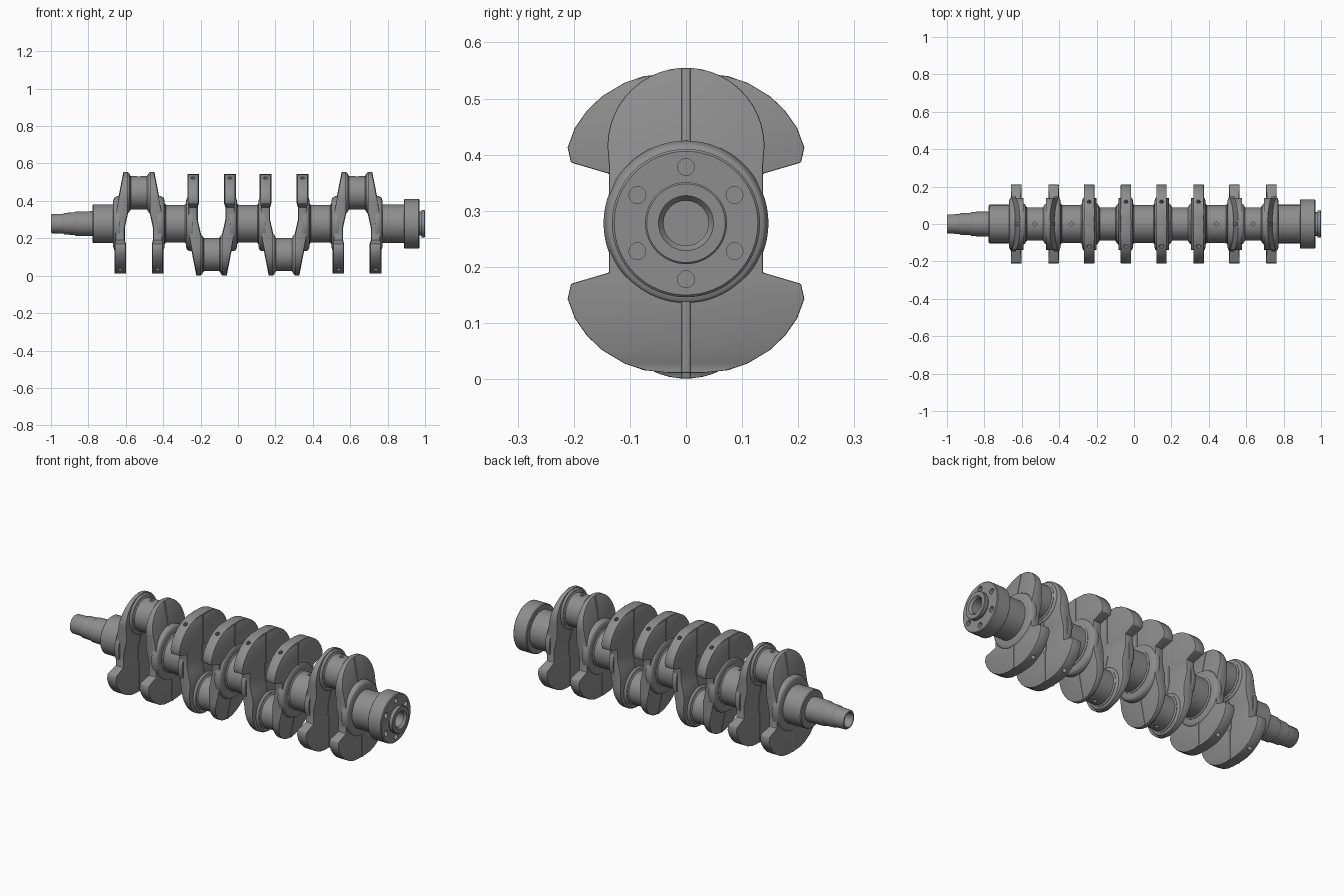
import bpy, bmesh, math
from mathutils import Matrix, Vector

if "Cube" in bpy.data.objects:
    bpy.data.objects.remove(bpy.data.objects["Cube"])

AXIS = 0.278      # height of the main axis
THROW = 0.165     # distance from main axis to pin axis
STEEL = (0.27, 0.27, 0.27, 1)

steel = bpy.data.materials.new("steel grey")
steel.use_nodes = True
steel.diffuse_color = STEEL
steel.node_tree.nodes["Principled BSDF"].inputs["Base Color"].default_value = STEEL


def finish(name, bm, location=(0, 0, 0), bevel=0.0):
    """Turn a bmesh into a smooth shaded object, optionally bevelled."""
    bmesh.ops.remove_doubles(bm, verts=bm.verts, dist=1e-5)
    bmesh.ops.recalc_face_normals(bm, faces=bm.faces)
    mesh = bpy.data.meshes.new(name)
    bm.to_mesh(mesh)
    bm.free()
    mesh.materials.append(steel)
    obj = bpy.data.objects.new(name, mesh)
    bpy.context.collection.objects.link(obj)
    obj.location = location
    if bevel:
        mod = obj.modifiers.new("edge", "BEVEL")
        mod.width, mod.segments = bevel, 2
        mod.limit_method, mod.angle_limit = "ANGLE", math.radians(35)
        apply(obj, mod)
    smooth(obj)
    return obj


def activate(obj):
    bpy.ops.object.select_all(action="DESELECT")
    obj.select_set(True)
    bpy.context.view_layer.objects.active = obj


def apply(obj, mod):
    activate(obj)
    bpy.ops.object.modifier_apply(modifier=mod.name)


def smooth(obj):
    activate(obj)
    bpy.ops.object.shade_smooth_by_angle(angle=math.radians(32))


def lathe(name, profile, location=(0, 0, AXIS), bevel=0.003):
    """Revolve (x, radius) points around the x direction."""
    bm = bmesh.new()
    verts = [bm.verts.new((x, 0, r)) for x, r in profile]
    edges = [bm.edges.new(pair) for pair in zip(verts, verts[1:])]
    bmesh.ops.spin(bm, geom=verts + edges, cent=(0, 0, 0), axis=(1, 0, 0),
                   angle=math.tau, steps=64, use_duplicate=False)
    return finish(name, bm, location, bevel)


def loft(name, rows, bevel=0.0):
    """Stack rectangles given as (height, half width, x start, x end)."""
    bm = bmesh.new()
    rings = [[bm.verts.new(p) for p in
              ((a, -w, d), (a, w, d), (b, w, d), (b, -w, d))] for d, w, a, b in rows]
    for low, high in zip(rings, rings[1:]):
        for i in range(4):
            j = (i + 1) % 4
            bm.faces.new((low[i], low[j], high[j], high[i]))
    bm.faces.new(rings[0])
    bm.faces.new(rings[-1])
    return finish(name, bm, bevel=bevel)


def drill(obj, holes, radius, depth):
    """Cut blind holes; each hole is a (surface point, direction) pair."""
    bm = bmesh.new()
    for point, direction in holes:
        turn = Vector(direction).to_track_quat("Z", "Y").to_matrix().to_4x4()
        bmesh.ops.create_cone(bm, cap_ends=True, segments=20, radius1=radius,
                              radius2=radius, depth=depth * 2,
                              matrix=Matrix.Translation(point) @ turn)
    cutter = finish("drill_cutter", bm, obj.location)
    cutter.hide_render = True
    mod = obj.modifiers.new("holes", "BOOLEAN")
    mod.object, mod.operation, mod.solver = cutter, "DIFFERENCE", "EXACT"
    bpy.context.view_layer.update()
    apply(obj, mod)
    bpy.data.objects.remove(cutter)
    smooth(obj)


# Web: counterweight below, neck at the axis, rounded pin end above
def faces_at(d):
    """Outer and inner face positions of the arm at a height."""
    outer = -0.024 if d < 0.05 else -0.024 + 0.044 * (d - 0.05) / 0.227
    inner = 0.022 + 0.018 * min(max((d + 0.02) / 0.08, 0), 1)
    return outer, inner


weight = [(-0.267, 0.03), (-0.262, 0.075), (-0.25, 0.11), (-0.226, 0.15),
          (-0.2, 0.177), (-0.17, 0.198), (-0.135, 0.211), (-0.108, 0.205)]
rows = [(d, w, -0.028, 0.028) for d, w in weight]
rows += [(d, 0.137, *faces_at(d)) for d in (-0.088, -0.02, 0.02, 0.06, 0.1)]
for step in range(12):
    angle = math.radians(step * 7.8)
    d = 0.137 + 0.14 * math.sin(angle)
    rows.append((d, 0.14 * math.cos(angle), *faces_at(d)))
web = loft("web", rows, bevel=0.007)
drill(web, [((0, s * 0.118, -0.243), (0, s * 0.118, -0.243)) for s in (-1, 1)], 0.011, 0.03)

# Raised forging seam running down the middle of each web
seam = loft("web_seam", [(d, 0.008, a - 0.003, b + 0.003) for d, w, a, b in rows], bevel=0.002)

# Round shoulders where the web meets the main journal and the pin
hub = lathe("main_shoulder", [(-0.037, 0), (-0.037, 0.125), (-0.032, 0.14),
                              (-0.018, 0.147), (0.0, 0.147), (0.0, 0)])
collar = lathe("pin_shoulder", [(0.02, 0), (0.02, 0.112), (0.044, 0.108),
                                (0.05, 0.102), (0.05, 0)])
collar.data.transform(Matrix.Translation((0, 0, THROW)))

parts = [web, seam, hub, collar]
web_spots = [(-0.63, 1), (-0.43, 1), (-0.24, -1), (-0.043, -1),
             (0.147, -1), (0.345, -1), (0.537, 1), (0.735, 1)]
for i, (x, up) in enumerate(web_spots):
    # pins lie towards +x on even webs and towards -x on odd ones
    turn = Matrix.Rotation(math.pi * (i % 2), 4, "Z")
    flip = Matrix.Rotation(0 if up > 0 else math.pi, 4, "X")
    for part in parts:
        obj = part if i == 0 else part.copy()
        if i:
            bpy.context.collection.objects.link(obj)
        obj.name = f"{part.name.split('.')[0].rstrip('_12345678')}_{i + 1}"
        obj.matrix_world = Matrix.Translation((x, 0, AXIS)) @ turn @ flip


def journal(name, start, end, radius, height, oil):
    """Plain bearing surface with fillets at both ends and an oil hole."""
    flare = radius + 0.008
    obj = lathe(name, [(start, 0), (start, flare), (start + 0.007, flare),
                       (start + 0.012, radius), (end - 0.012, radius),
                       (end - 0.007, flare), (end, flare), (end, 0)],
                (0, 0, height), bevel=0)
    if oil:
        drill(obj, [(((start + end) / 2, 0, radius * oil), (0, 0, 1))], 0.01, 0.03)


# Crank pins sit between paired webs, main journals between the pairs
for i in range(0, 8, 2):
    x1, up = web_spots[i]
    x2 = web_spots[i + 1][0]
    journal(f"crank_pin_{i // 2 + 1}", x1 + 0.045, x2 - 0.045, 0.089, AXIS + up * THROW, up)
for i in range(1, 7, 2):
    journal(f"main_journal_{i // 2 + 2}", web_spots[i][0] + 0.032,
            web_spots[i + 1][0] - 0.032, 0.101, AXIS, 0 if i == 3 else 1)

# Front journal with stepped, hollow snout
lathe("front_snout", [(-0.92, 0), (-0.92, 0.032), (-0.99, 0.036), (-1.0, 0.04),
                      (-1.0, 0.047), (-0.994, 0.051), (-0.935, 0.053),
                      (-0.928, 0.058), (-0.875, 0.06), (-0.868, 0.065),
                      (-0.777, 0.067), (-0.777, 0.099), (-0.773, 0.103),
                      (-0.66, 0.103), (-0.66, 0)], bevel=0)

# Rear journal, flange and hollow pilot boss
rear = lathe("rear_flange", [(0.765, 0), (0.765, 0.103), (0.887, 0.103),
                             (0.887, 0.128), (0.891, 0.132), (0.966, 0.132),
                             (0.97, 0.128), (0.97, 0.064), (0.98, 0.064),
                             (0.98, 0.073), (0.997, 0.073), (1.0, 0.07),
                             (1.0, 0.049), (0.988, 0.04), (0.92, 0.04), (0.92, 0)], bevel=0)
bolts = [math.radians(30 + 60 * k) for k in range(6)]
drill(rear, [((0.97, 0.1 * math.cos(a), 0.1 * math.sin(a)), (1, 0, 0)) for a in bolts], 0.015, 0.04)
